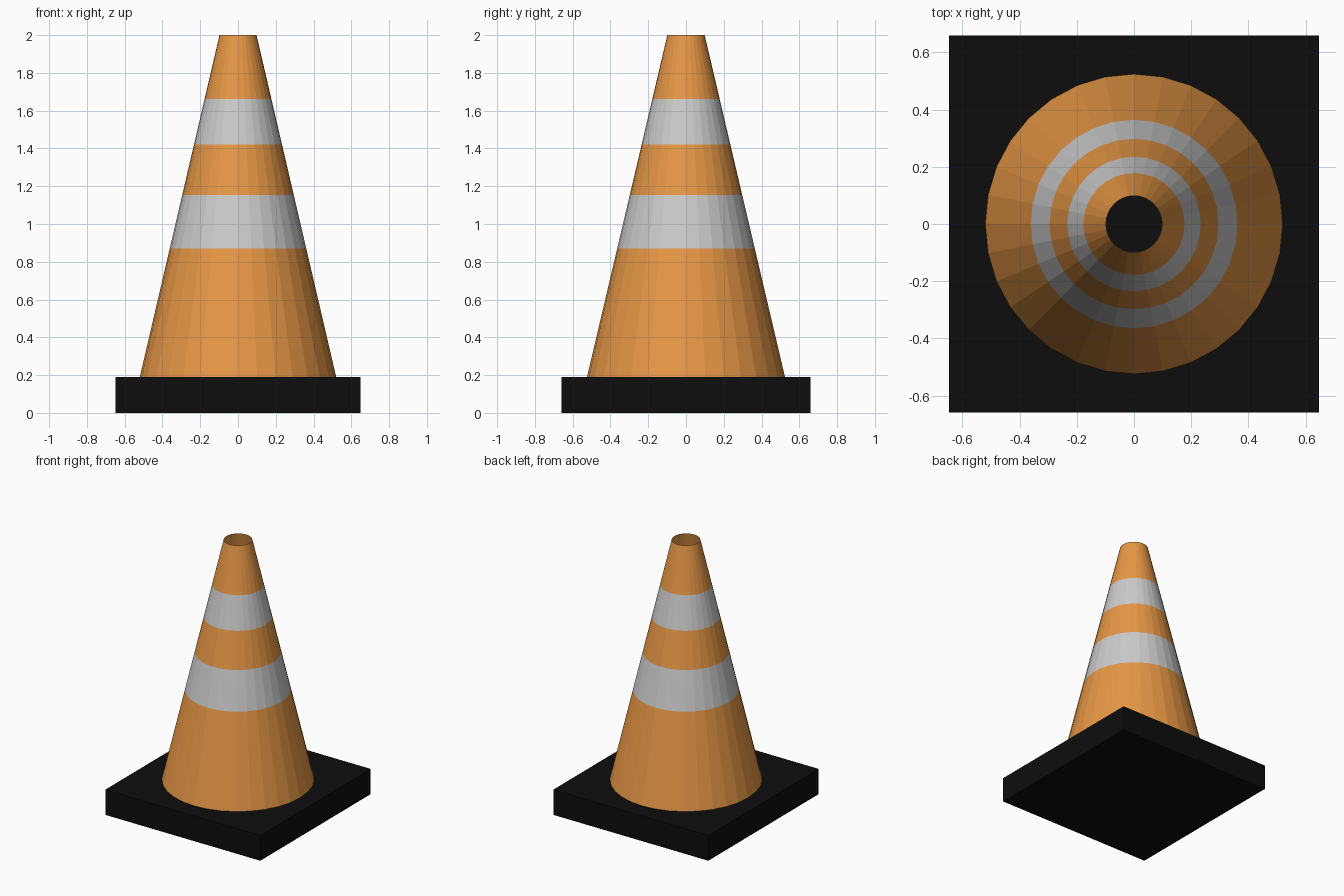
import bpy, bmesh, math

if "Cube" in bpy.data.objects:
    bpy.data.objects.remove(bpy.data.objects["Cube"])

SEGMENTS = 32


def material(name, rgb):
    mat = bpy.data.materials.new(name)
    mat.diffuse_color = (*rgb, 1)
    mat.use_nodes = True
    mat.node_tree.nodes["Principled BSDF"].inputs["Base Color"].default_value = mat.diffuse_color
    return mat


orange = material("orange", (0.8, 0.31, 0.06))
white = material("pale_grey", (0.53, 0.53, 0.53))
black = material("black", (0.004, 0.004, 0.004))


def add_object(name, bm, mats):
    mesh = bpy.data.meshes.new(name)
    bm.to_mesh(mesh)
    bm.free()
    for mat in mats:
        mesh.materials.append(mat)
    obj = bpy.data.objects.new(name, mesh)
    bpy.context.collection.objects.link(obj)
    return obj


# Square rubber base
bm = bmesh.new()
bmesh.ops.create_cube(bm, size=1)
base = add_object("base", bm, [black])
for v in base.data.vertices:
    v.co = (v.co.x * 1.295, v.co.y * 1.317, (v.co.z + 0.5) * 0.19)

# Hollow, open-topped cone shell with alternating stripes
levels = [0.19, 0.87, 1.153, 1.42, 1.662, 2.0]
bottom_radius, top_radius = 0.52, 0.098
bm = bmesh.new()
rings = []
for z in levels:
    t = (z - levels[0]) / (levels[-1] - levels[0])
    r = bottom_radius + (top_radius - bottom_radius) * t
    rings.append([bm.verts.new((r * math.cos(a), 1.008 * r * math.sin(a), z))
                  for a in (math.tau * i / SEGMENTS for i in range(SEGMENTS))])
for band, (lo, hi) in enumerate(zip(rings, rings[1:])):
    for i in range(SEGMENTS):
        j = (i + 1) % SEGMENTS
        face = bm.faces.new((lo[i], lo[j], hi[j], hi[i]))
        face.material_index = band % 2
add_object("striped_cone", bm, [orange, white])
